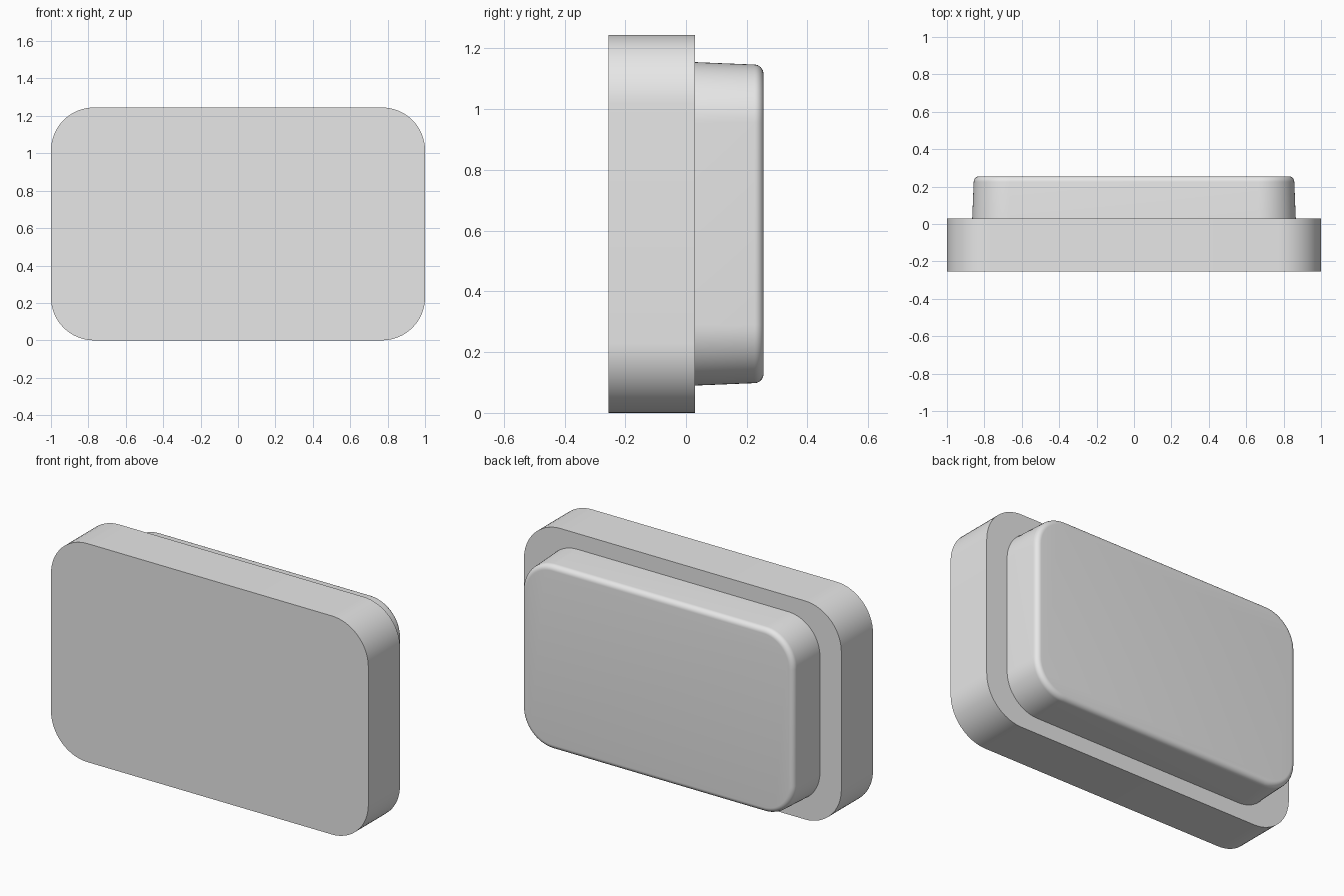
import bpy, bmesh, math

if "Cube" in bpy.data.objects:
    bpy.data.objects.remove(bpy.data.objects["Cube"], do_unlink=True)

CENTRE_Z = 0.6225
SEGMENTS = 16

grey = bpy.data.materials.new("plain_grey")
grey.use_nodes = True
grey.diffuse_color = (0.8, 0.8, 0.8, 1)
grey.node_tree.nodes["Principled BSDF"].inputs["Base Color"].default_value = (0.8, 0.8, 0.8, 1)


def rounded_rect(half_x, half_z, radius):
    """Outline points of a rounded rectangle in the xz plane."""
    points = []
    for quarter, (sx, sz) in enumerate([(1, 1), (-1, 1), (-1, -1), (1, -1)]):
        for i in range(SEGMENTS + 1):
            a = math.pi / 2 * (quarter + i / SEGMENTS)
            points.append((sx * (half_x - radius) + radius * math.cos(a),
                           sz * (half_z - radius) + radius * math.sin(a)))
    return points


def rounded_block(name, half_x, half_z, radius, sections):
    """Loft a rounded rectangle through (y, inset) sections and cap both ends."""
    bm = bmesh.new()
    rings = []
    for y, inset in sections:
        outline = rounded_rect(half_x - inset, half_z - inset, radius - inset)
        rings.append([bm.verts.new((x, y, CENTRE_Z + z)) for x, z in outline])
    for a, b in zip(rings, rings[1:]):
        for i in range(len(a)):
            j = (i + 1) % len(a)
            bm.faces.new((a[i], a[j], b[j], b[i]))
    bm.faces.new(rings[0])
    bm.faces.new(rings[-1])
    bmesh.ops.recalc_face_normals(bm, faces=bm.faces)
    mesh = bpy.data.meshes.new(name)
    bm.to_mesh(mesh)
    bm.free()
    obj = bpy.data.objects.new(name, mesh)
    bpy.context.collection.objects.link(obj)
    mesh.materials.append(grey)
    bpy.ops.object.select_all(action='DESELECT')
    obj.select_set(True)
    bpy.context.view_layer.objects.active = obj
    bpy.ops.object.shade_smooth_by_angle(angle=math.radians(30))
    return obj


# Front plate with straight sides
rounded_block("front_plate", 1.0, CENTRE_Z, 0.23, [(-0.255, 0), (0.03, 0)])

# Back block, slightly tapered, with a rounded rear edge
FILLET, BACK_Y, TAPER = 0.03, 0.255, 0.008
sections = [(0.03, 0)]
for i in range(9):
    a = math.pi / 2 * i / 8
    sections.append((BACK_Y - FILLET * (1 - math.sin(a)),
                     TAPER + FILLET * (1 - math.cos(a))))
rounded_block("back_block", 0.865, 0.5325, 0.2, sections)
